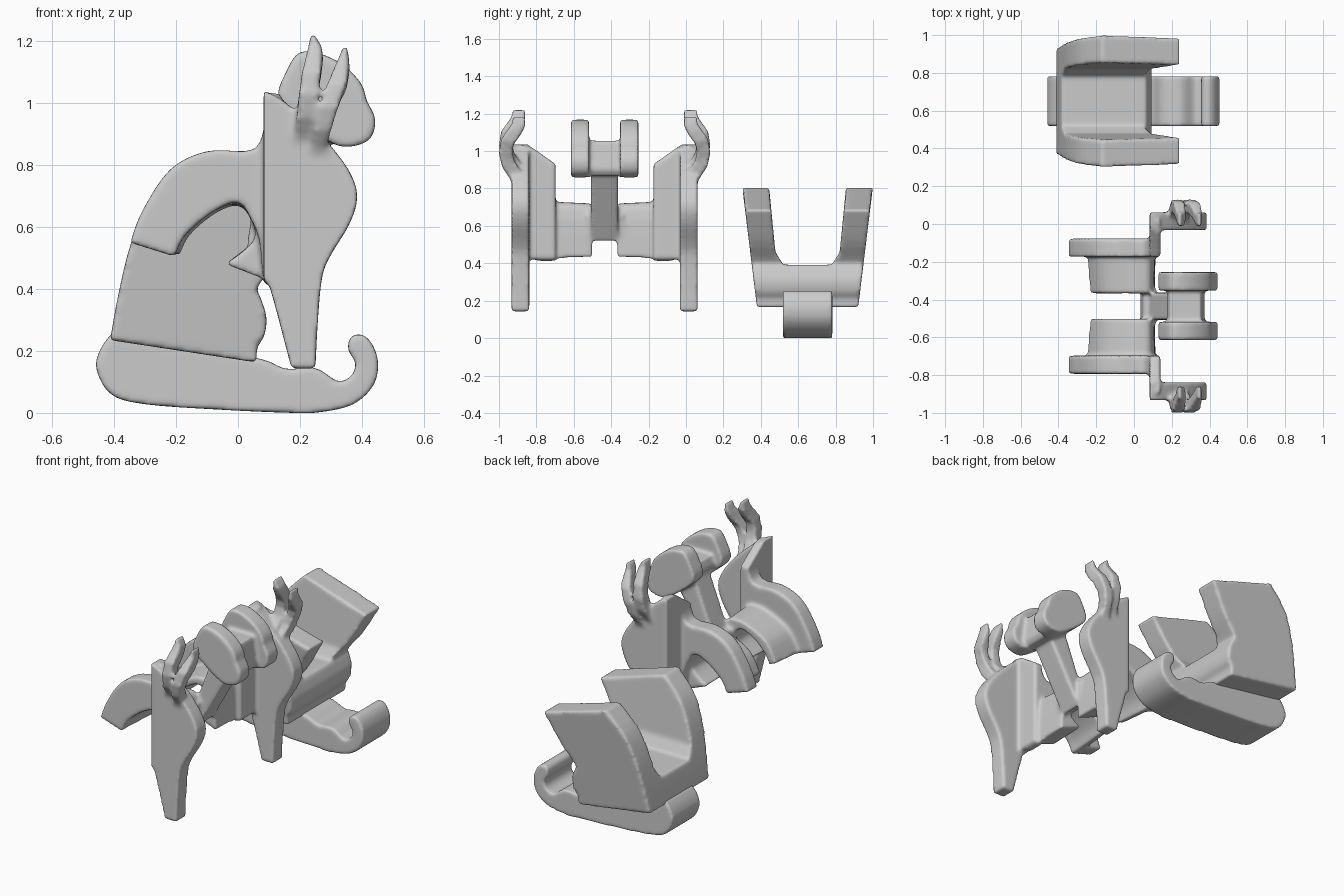
import bpy, bmesh
from mathutils import Vector

FC, RC = -0.435, 0.65      # centre planes (y) of the front and rear halves


def smooth(pts, n=4):
    """Closed Catmull-Rom; a doubled point stays a corner."""
    out, m = [], len(pts)
    P = [Vector(p) for p in pts]
    for i in range(m):
        a, b, c, d = P[i - 1], P[i], P[(i + 1) % m], P[(i + 2) % m]
        if (b - c).length < 1e-6:
            continue
        for k in range(n):
            t = k / n
            out.append(0.5 * (2 * b + (c - a) * t + (2 * a - 5 * b + 4 * c - d) * t * t
                              + (3 * b - a - 3 * c + d) * t ** 3))
    return out


def loft(bm, rings):
    vs = [[bm.verts.new(p) for p in r] for r in rings]
    n = len(vs[0])
    for a, b in zip(vs, vs[1:]):
        for i in range(n):
            bm.faces.new((a[i], a[(i + 1) % n], b[(i + 1) % n], b[i]))
    bm.faces.new(vs[0][::-1])
    bm.faces.new(vs[-1])


def slab(bm, prof, y0, y1, s=1.0, about=(0.05, 0.58)):
    """Extrude an xz profile along y, scaling the first end by s."""
    ax, az = about
    loft(bm, [[(ax + (p[0] - ax) * s, y0, az + (p[1] - az) * s) for p in prof],
              [(p[0], y1, p[1]) for p in prof]])


def make(name, bm, cutter=None, soft=True):
    bmesh.ops.recalc_face_normals(bm, faces=bm.faces)
    me = bpy.data.meshes.new(name)
    bm.to_mesh(me)
    bm.free()
    ob = bpy.data.objects.new(name, me)
    bpy.context.collection.objects.link(ob)
    if cutter:
        m = ob.modifiers.new("cut", 'BOOLEAN')
        m.operation, m.solver, m.object = 'INTERSECT', 'EXACT', cutter
    if soft:
        r = ob.modifiers.new("fuse", 'REMESH')
        r.mode, r.voxel_size, r.use_smooth_shade = 'VOXEL', 0.0095, True
        k = ob.modifiers.new("soften", 'SMOOTH')
        k.factor, k.iterations = 0.5, 7
    return ob


# rear shell: haunch side profile cut to a U-shaped section
half = [(0.265, 0.12), (0.352, 0.83), (0.208, 0.83), (0.172, 0.46), (0.13, 0.392)]
bm = bmesh.new()
sec = half + [(-d, z) for d, z in reversed(half)]
loft(bm, [[(x, RC + d, z) for d, z in sec] for x in (-0.7, 0.7)])
section = make("shell_section_cutter", bm, soft=False)
section.hide_render = True
section.hide_set(True)

haunch = smooth([(-0.413, 0.235), (-0.413, 0.235), (-0.387, 0.38), (-0.345, 0.55), (-0.28, 0.69),
                 (-0.17, 0.807), (-0.17, 0.807), (0.245, 0.685), (0.245, 0.685), (0.15, 0.52),
                 (0.065, 0.41), (0.072, 0.375), (0.092, 0.31), (0.085, 0.25), (0.062, 0.21),
                 (0.06, 0.163), (0.06, 0.163)])
bm = bmesh.new()
slab(bm, haunch, RC - 0.5, RC + 0.5)
make("rear_shell", bm, section)

# base runner with curled tail
base = smooth([(-0.457, 0.14), (-0.447, 0.2), (-0.41, 0.25), (-0.37, 0.25), (0.05, 0.18),
               (0.15, 0.143), (0.25, 0.145), (0.32, 0.103), (0.365, 0.118), (0.38, 0.16),
               (0.355, 0.205), (0.365, 0.245), (0.4, 0.253), (0.435, 0.22), (0.453, 0.155),
               (0.435, 0.085), (0.37, 0.027), (0.27, 0.003), (0.18, 0), (-0.05, 0.01),
               (-0.3, 0.028), (-0.41, 0.06)])
bm = bmesh.new()
slab(bm, base, RC - 0.132, RC + 0.132)
make("tail_base", bm)

# profiles of the front half
leg = smooth([(0.083, 1.04), (0.083, 1.04), (0.15, 1.005), (0.25, 0.915), (0.31, 0.85),
              (0.365, 0.77), (0.385, 0.695), (0.36, 0.61), (0.3, 0.51), (0.272, 0.44),
              (0.258, 0.3), (0.25, 0.143), (0.25, 0.143), (0.173, 0.143), (0.173, 0.143),
              (0.1, 0.415), (0.083, 0.42), (0.083, 0.42)])
arch = smooth([(-0.348, 0.55), (-0.348, 0.55), (-0.31, 0.65), (-0.22, 0.785), (-0.1, 0.845),
               (0.05, 0.85), (0.09, 0.93), (0.13, 0.93), (0.13, 0.93), (0.13, 0.42),
               (0.13, 0.42), (0.085, 0.42), (0.07, 0.55), (0.045, 0.62), (0, 0.68),
               (-0.08, 0.65), (-0.17, 0.575), (-0.205, 0.505), (-0.205, 0.505)])
saddle = smooth([(-0.255, 0.525), (-0.255, 0.525), (-0.19, 0.64), (-0.08, 0.705), (0.02, 0.73),
                 (0.1, 0.69), (0.115, 0.42), (0.115, 0.42), (-0.04, 0.48), (-0.04, 0.48),
                 (0.05, 0.555), (0.045, 0.62), (0, 0.675), (-0.08, 0.65), (-0.17, 0.575),
                 (-0.205, 0.505), (-0.205, 0.505)])
cheek = smooth([(0.13, 1.02), (0.155, 1.1), (0.2, 1.165), (0.28, 1.155), (0.35, 1.115),
                (0.4, 1.06), (0.415, 1.01), (0.443, 0.95), (0.43, 0.89), (0.38, 0.863),
                (0.31, 0.868), (0.19, 0.95)])
ear_path = [(0.445, 0.84), (0.475, 0.91), (0.515, 0.97), (0.529, 1.03), (0.52, 1.09),
            (0.48, 1.145), (0.46, 1.18), (0.46, 1.222)]
ears = [([0.21, 0.215, 0.222, 0.228, 0.237, 0.248, 0.249, 0.242],
         [0.03, 0.032, 0.032, 0.031, 0.031, 0.027, 0.021, 0.006], 0.0),
        ([0.25, 0.26, 0.275, 0.295, 0.318, 0.336, 0.342, 0.346],
         [0.022, 0.025, 0.028, 0.03, 0.032, 0.024, 0.017, 0.006], -0.04)]

# front half: folded legs, arches, saddle and curled ears, both sides
bm = bmesh.new()
for s in (1, -1):
    slab(bm, leg, FC + s * 0.403, FC + s * 0.497)
    slab(bm, arch, FC + s * 0.262, FC + s * 0.358)
    slab(bm, saddle, FC + s * 0.068, FC + s * 0.3, 0.93)
    wall = [(0.262, 0.42), (0.46, 0.42), (0.46, 1.035), (0.39, 1.02), (0.262, 0.93)]
    loft(bm, [[(x, FC + s * d, z) for d, z in wall] for x in (0.083, 0.14)])
    for xs, ws, dz in ears:
        rings = []
        for i, (d, z) in enumerate(ear_path):
            a, b = Vector(ear_path[max(i - 1, 0)]), Vector(ear_path[min(i + 1, 7)])
            t = (b - a).normalized() * 0.036
            rings.append([(xs[i] + u * ws[i], FC + s * (d + v * t.y), z + dz - v * t.x)
                          for u, v in ((-1, -1), (1, -1), (1, 1), (-1, 1))])
        loft(bm, rings)
make_bm = bm

# centre web joining the two saddles
slab(make_bm, [(0.03, 0.55), (0.11, 0.53), (0.115, 0.66), (0.05, 0.665)], FC - 0.1, FC + 0.1)

# neck and two-cheeked head
slab(make_bm, [(0.04, 0.56), (0.1, 0.515), (0.31, 0.89), (0.31, 0.97), (0.2, 0.97)],
     FC - 0.072, FC + 0.072)
for s in (1, -1):
    slab(make_bm, cheek, FC + s * 0.083, FC + s * 0.18)
slab(make_bm, [(0.17, 1.0), (0.19, 1.055), (0.355, 1.055), (0.375, 0.9), (0.355, 0.865),
               (0.3, 0.87)], FC - 0.12, FC + 0.12)
make("front_half", make_bm)
